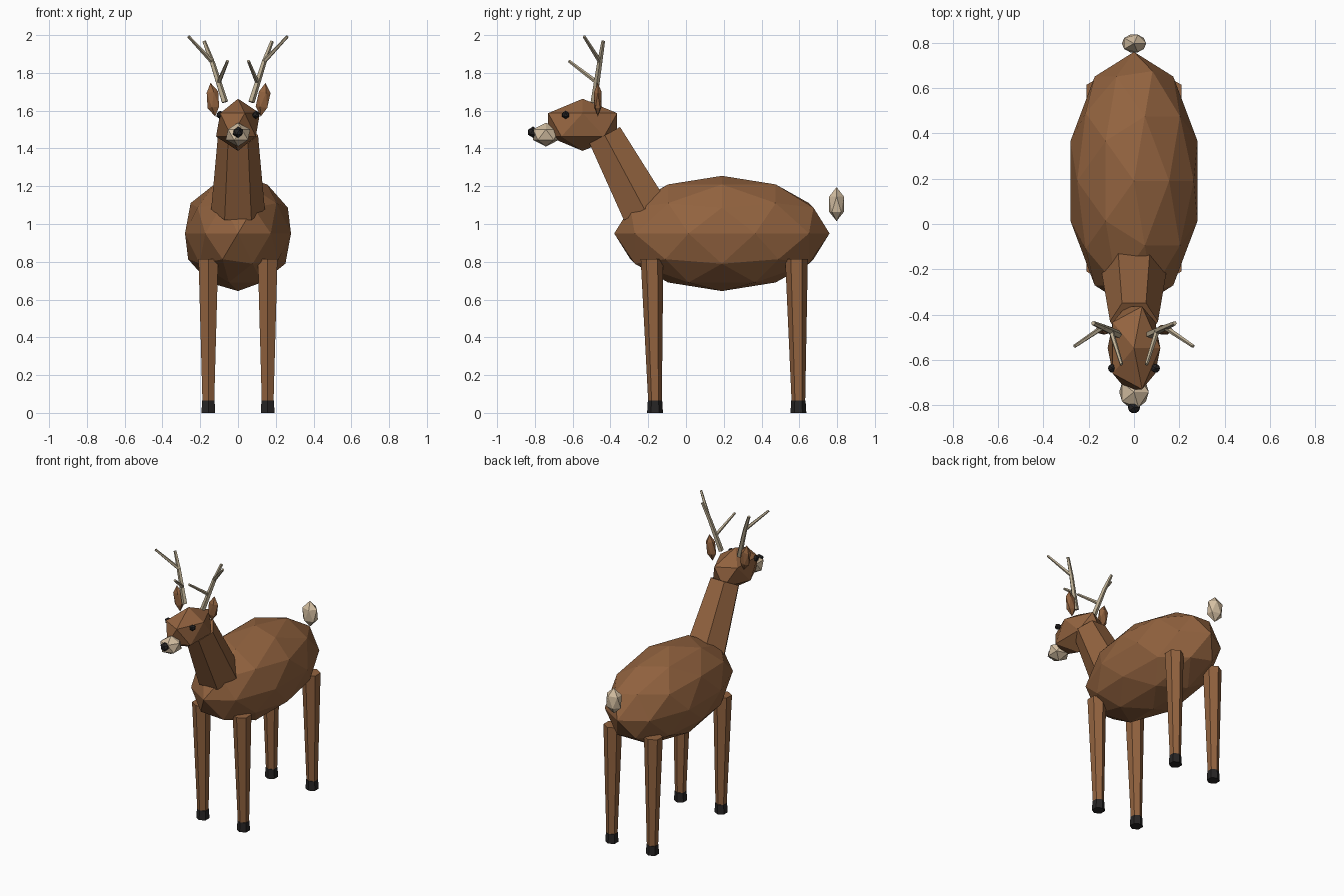
import bpy, bmesh, math
from mathutils import Vector

if "Cube" in bpy.data.objects:
    bpy.data.objects.remove(bpy.data.objects["Cube"])


def material(name, rgb):
    m = bpy.data.materials.new(name)
    m.diffuse_color = (*rgb, 1)
    m.use_nodes = True
    m.node_tree.nodes["Principled BSDF"].inputs["Base Color"].default_value = m.diffuse_color
    return m


FUR = material("fur", (0.29, 0.125, 0.05))
CREAM = material("cream", (0.66, 0.52, 0.36))
HORN = material("horn", (0.50, 0.42, 0.29))
DARK = material("dark", (0.02, 0.018, 0.018))


def blob(name, loc, size, mat, detail=1, tilt=0):
    """Faceted ellipsoid."""
    bpy.ops.mesh.primitive_ico_sphere_add(subdivisions=detail, radius=1, location=loc)
    ob = bpy.context.object
    ob.name = name
    ob.scale = size
    ob.rotation_euler = (0, math.radians(tilt), 0)
    ob.data.materials.append(mat)
    return ob


def limb(name, segments, mat, sides=6, turn=0):
    """Tapered prisms, each given as (start, start radius, end, end radius)."""
    bm = bmesh.new()
    for a, ra, b, rb in segments:
        a, b = Vector(a), Vector(b)
        d = (b - a).normalized()
        u = Vector((1, 0, 0))
        u = (u - d * u.dot(d)).normalized()
        v = d.cross(u)
        rings = []
        for c, r in ((a, ra), (b, rb)):
            angles = [math.radians(turn) + math.tau * i / sides for i in range(sides)]
            rings.append([bm.verts.new(c + r * (u * math.cos(t) + v * math.sin(t))) for t in angles])
        low, high = rings
        bm.faces.new(low[::-1])
        bm.faces.new(high)
        for i in range(sides):
            j = (i + 1) % sides
            bm.faces.new((low[i], low[j], high[j], high[i]))
    me = bpy.data.meshes.new(name)
    bm.to_mesh(me)
    bm.free()
    me.materials.append(mat)
    ob = bpy.data.objects.new(name, me)
    bpy.context.collection.objects.link(ob)
    return ob


# Torso, neck, tail
blob("body", (0, 0.19, 0.95), (0.295, 0.57, 0.305), FUR, detail=2)
limb("neck", [((0, -0.22, 1.078), 0.142, (0, -0.43, 1.47), 0.106)], FUR)
blob("tail", (0, 0.797, 1.105), (0.06, 0.046, 0.09), CREAM)

# Head
blob("head", (0, -0.547, 1.525), (0.13, 0.215, 0.138), FUR)
blob("muzzle", (0, -0.742, 1.473), (0.073, 0.08, 0.063), CREAM)
blob("nose", (0, -0.81, 1.486), (0.03, 0.03, 0.03), DARK)

for side, s in (("left", 1), ("right", -1)):
    blob("eye_" + side, (s * 0.095, -0.637, 1.578), (0.022,) * 3, DARK)
    blob("ear_" + side, (s * 0.133, -0.467, 1.658), (0.038, 0.024, 0.09), FUR, tilt=s * 8)

    # Antler: two-piece beam with a brow tine and an outer tine
    limb("antler_" + side, [
        ((s * 0.07, -0.488, 1.645), 0.018, (s * 0.138, -0.456, 1.86), 0.014),
        ((s * 0.138, -0.456, 1.86), 0.014, (s * 0.18, -0.438, 1.968), 0.010),
        ((s * 0.102, -0.472, 1.75), 0.012, (s * 0.055, -0.62, 1.863), 0.008),
        ((s * 0.138, -0.456, 1.86), 0.012, (s * 0.262, -0.54, 1.993), 0.008),
    ], HORN, sides=5)

    # Legs with hooves
    for end, top, foot in (("front", -0.18, -0.164), ("back", 0.585, 0.595)):
        x = s * 0.157
        limb(f"{end}_leg_{side}", [((x, top, 0.815), 0.06, (x, foot, 0.06), 0.036)], FUR, turn=90)
        limb(f"{end}_hoof_{side}", [((x, foot, 0.0), 0.042, (x, foot, 0.065), 0.038)], DARK, turn=90)
